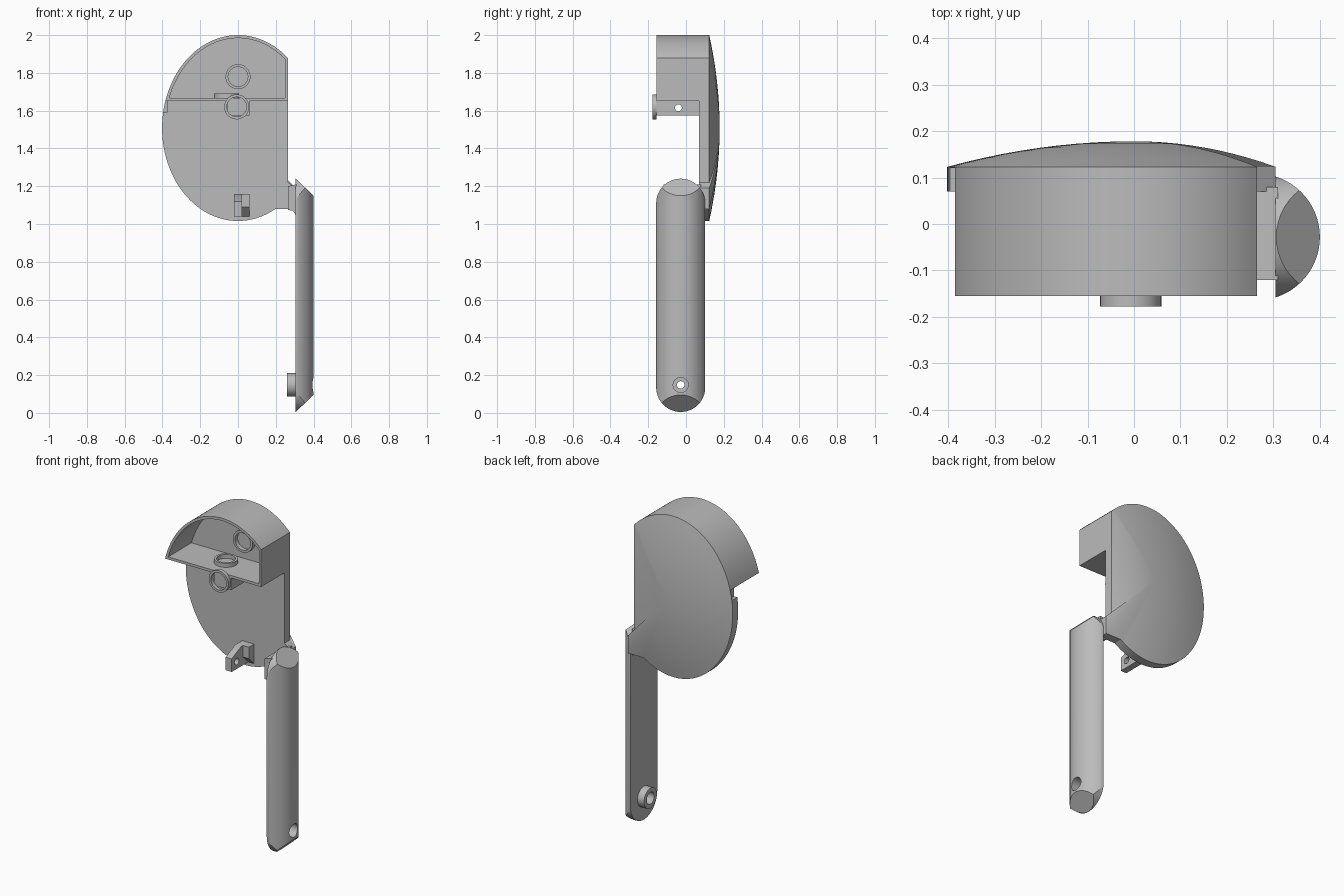
import bpy, bmesh
from math import sin, cos, pi, sqrt

cube = bpy.data.objects.get("Cube")
if cube:
    bpy.data.objects.remove(cube, do_unlink=True)

grey = bpy.data.materials.new("plain grey")
grey.use_nodes = True
COLOUR = (0.5, 0.5, 0.5, 1)
grey.diffuse_color = COLOUR
grey.node_tree.nodes["Principled BSDF"].inputs["Base Color"].default_value = COLOUR


def finish(name, bm):
    bmesh.ops.recalc_face_normals(bm, faces=bm.faces[:])
    mesh = bpy.data.meshes.new(name)
    bm.to_mesh(mesh)
    bm.free()
    mesh.materials.append(grey)
    ob = bpy.data.objects.new(name, mesh)
    bpy.context.collection.objects.link(ob)
    return ob


def place(axis, u, v, w):
    """Profile point (u, v) at height w along the axis."""
    return {"x": (w, u, v), "y": (u, w, v), "z": (u, v, w)}[axis]


def prism(name, axis, pts, a, b):
    bm = bmesh.new()
    lo = [bm.verts.new(place(axis, u, v, a)) for u, v in pts]
    hi = [bm.verts.new(place(axis, u, v, b)) for u, v in pts]
    bm.faces.new(lo)
    bm.faces.new(hi)
    for i in range(len(pts)):
        j = (i + 1) % len(pts)
        bm.faces.new((lo[i], lo[j], hi[j], hi[i]))
    return finish(name, bm)


def rect(u0, u1, v0, v1):
    return [(u0, v0), (u1, v0), (u1, v1), (u0, v1)]


def circle(u, v, r, n=40):
    return [(u + r * cos(2 * pi * i / n), v + r * sin(2 * pi * i / n)) for i in range(n)]


def boolean(ob, other, op="DIFFERENCE"):
    mod = ob.modifiers.new(op, "BOOLEAN")
    mod.operation, mod.object, mod.solver = op, other, "EXACT"
    bpy.context.view_layer.objects.active = ob
    bpy.ops.object.modifier_apply(modifier=mod.name)
    bpy.data.objects.remove(other, do_unlink=True)


def ring(name, axis, u, v, r, hole, a, b):
    ob = prism(name, axis, circle(u, v, r), a, b)
    boolean(ob, prism("cutter", axis, circle(u, v, hole), a - 0.01, b + 0.01))
    return ob


# Main dimensions
RX, RZ, CZ = 0.402, 0.492, 1.508
FLAT, ARM_X = 0.265, 0.305
FRONT, PLATE, RIM, APEX = -0.155, 0.07, 0.123, 0.178
FLOOR = 1.65


def ellipse_z(x, inset=0):
    return (RZ - inset) * sqrt(1 - (x / (RX - inset)) ** 2)


def ellipse_x(z, inset=0):
    return (RX - inset) * sqrt(1 - ((z - CZ) / (RZ - inset)) ** 2)


def arc(x0, z0, x1, z1, inset=0, n=64):
    """Counter-clockwise elliptical arc between two points on the ellipse."""
    from math import atan2
    a = atan2((z0 - CZ) / (RZ - inset), x0 / (RX - inset))
    b = atan2((z1 - CZ) / (RZ - inset), x1 / (RX - inset))
    b += 2 * pi if b < a else 0
    return [((RX - inset) * cos(a + (b - a) * i / n),
             CZ + (RZ - inset) * sin(a + (b - a) * i / n)) for i in range(n + 1)]


# Flat-sided oval plate with a flare reaching the arm
top_z = CZ + ellipse_z(FLAT)
outline = arc(FLAT, top_z, ellipse_x(1.08), 1.08, n=80)
outline += [(ARM_X, 1.08), (ARM_X, 1.19), (FLAT, 1.22)]
plate = prism("back_plate", "y", outline, PLATE, RIM)
boolean(plate, prism("cutter", "y", rect(-0.5, -0.375, 1.59, FLOOR), 0, RIM - 0.002))

# Domed back, lofted from the outline to a central peak
bm = bmesh.new()
RINGS = 10
loops = []
for k in range(RINGS):
    t = 1 - k / RINGS
    y = RIM + (APEX - RIM) * (1 - t * t)
    loops.append([bm.verts.new((x * t, y, CZ + (z - CZ) * t)) for x, z in outline])
peak = bm.verts.new((0, APEX, CZ))
n = len(outline)
for i in range(n):
    j = (i + 1) % n
    for p, q in zip(loops, loops[1:]):
        bm.faces.new((p[i], p[j], q[j], q[i]))
    bm.faces.new((loops[-1][i], loops[-1][j], peak))
bm.faces.new(loops[0])
dome = finish("domed_back", bm)


# Open-fronted hood
def hood_profile(inset):
    x, z = FLAT - inset, FLOOR + inset
    return arc(x, CZ + ellipse_z(x, inset), -ellipse_x(z, inset), z, inset) + [(x, z)]


hood = prism("hood", "y", hood_profile(0), FRONT, RIM)
boolean(hood, prism("cutter", "y", hood_profile(0.016), FRONT - 0.1, PLATE))

# Small rings inside the hood and the mount beneath it
rings = [
    ring("wall_ring", "y", 0, 1.78, 0.066, 0.052, 0.045, PLATE + 0.002),
    ring("floor_ring", "z", -0.06, -0.03, 0.066, 0.052, FLOOR + 0.014, 1.69),
    ring("mount_ring", "y", -0.007, 1.62, 0.066, 0.052, -0.178, FRONT),
]
mount = prism("mount_block", "y", rect(-0.055, 0.06, 1.575, FLOOR + 0.002), FRONT, PLATE + 0.002)
boolean(mount, prism("cutter", "x", circle(-0.04, 1.615, 0.018, 24), -0.2, 0.2))

# Lower tab with a cross hole
tab = prism("lower_tab", "x", [(PLATE + 0.01, 1.16), (0, 1.16), (-0.09, 1.12),
                               (-0.09, 1.04), (PLATE + 0.01, 1.04)], -0.02, 0.02)
boolean(tab, prism("cutter", "x", circle(-0.04, 1.085, 0.02, 24), -0.2, 0.2))
prism("tab_wedge", "x", [(PLATE + 0.01, 1.16), (0.02, 1.16), (0.02, 1.09),
                         (PLATE + 0.01, 1.03)], 0.02, 0.06)

# Neck between plate and arm
neck = prism("arm_neck", "y", [(FLAT, 1.075), (0.29, 1.07), (ARM_X + 0.005, 1.04),
                               (ARM_X + 0.005, 1.21), (FLAT, 1.2)], -0.12, PLATE + 0.01)

# Half-round arm: rounded ends seen from the side, chamfered ends from the front
ARM_Y, HALF, LOW, HIGH, OUT = -0.028, 0.13, 0.005, 1.24, 0.4
depth = OUT - ARM_X
radius = (HALF ** 2 + depth ** 2) / (2 * depth)
arm = prism("arm", "z", circle(OUT - radius, ARM_Y, radius, 72), LOW, HIGH)
caps = [(ARM_Y + HALF * cos(pi * i / 24), HIGH - HALF + HALF * sin(pi * i / 24)) for i in range(25)]
caps += [(ARM_Y - HALF * cos(pi * i / 24), LOW + HALF - HALF * sin(pi * i / 24)) for i in range(25)]
boolean(arm, prism("cutter", "x", caps, 0.2, 0.5), "INTERSECT")
side = [(ARM_X, LOW - 0.001), (OUT + 0.01, LOW + 0.1), (OUT + 0.01, HIGH - 0.1), (ARM_X, HIGH + 0.001)]
boolean(arm, prism("cutter", "y", side, -0.4, 0.4), "INTERSECT")
boolean(arm, prism("cutter", "x", circle(ARM_Y, 0.148, 0.02, 24), 0.2, 0.5))
boolean(arm, prism("cutter", "x", circle(ARM_Y, 0.148, 0.04, 32), 0.335, 0.5))

# Boss on the inner face of the arm
boss = ring("arm_boss", "x", ARM_Y, 0.148, 0.062, 0.036, 0.26, ARM_X + 0.001)

# Smooth shading with sharp edges kept
bpy.ops.object.select_all(action="DESELECT")
for ob in [plate, dome, hood, mount, tab, neck, arm, boss] + rings:
    ob.select_set(True)
bpy.context.view_layer.objects.active = arm
bpy.ops.object.shade_smooth_by_angle(angle=0.5)
